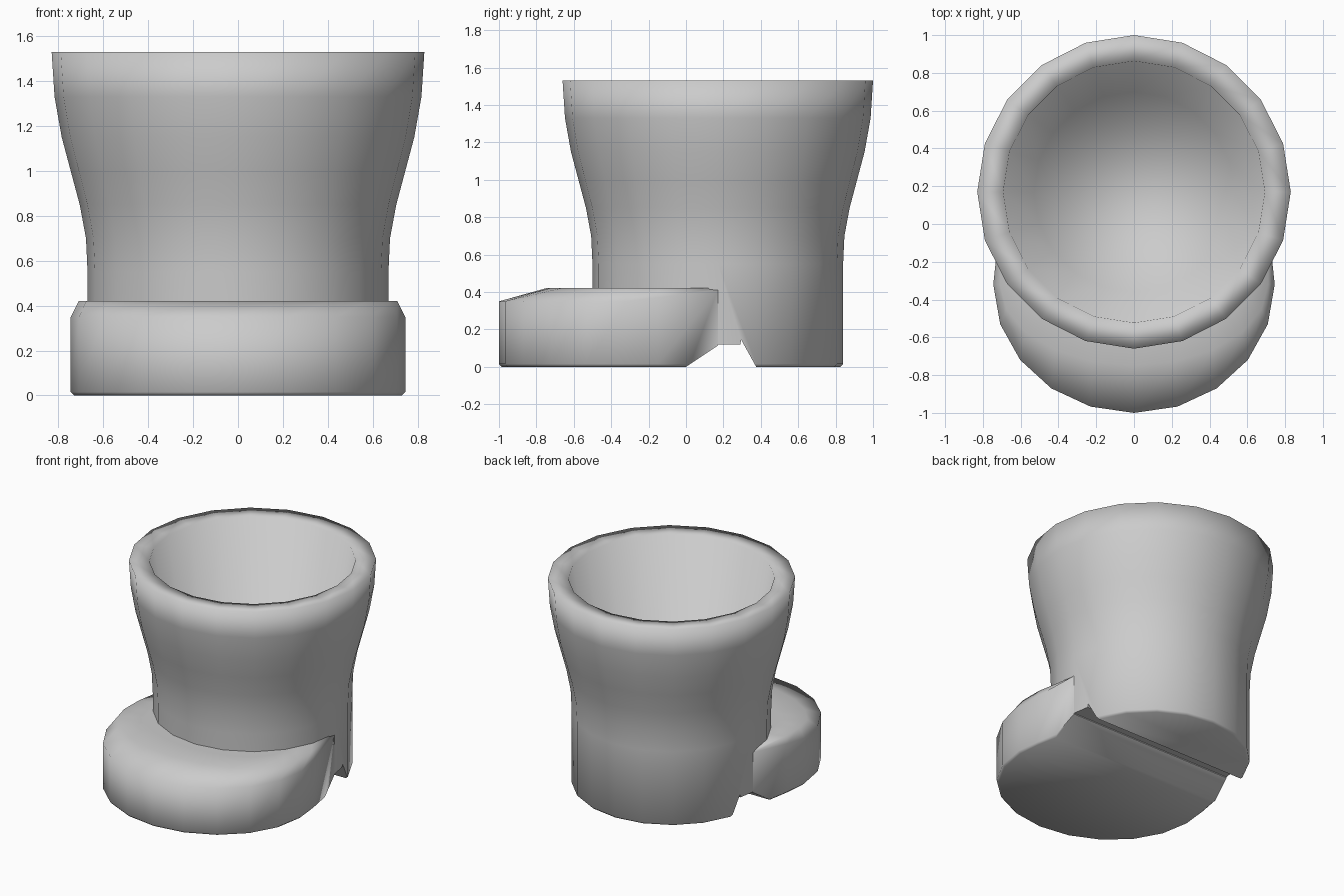
import bpy, bmesh
from math import sin, cos, pi, radians

cube = bpy.data.objects.get("Cube")
if cube:
    bpy.data.objects.remove(cube)

grey = bpy.data.materials.new("plain grey")
grey.use_nodes = True
grey.diffuse_color = (0.6, 0.6, 0.6, 1)
grey.node_tree.nodes["Principled BSDF"].inputs["Base Color"].default_value = (0.6, 0.6, 0.6, 1)

SIDES = 20
SHAFT_Y = 0.17
TOE_Y = -0.32


def loft(name, rings):
    """Closed solid skinned through rings of equal point count."""
    bm = bmesh.new()
    loops = [[bm.verts.new(p) for p in ring] for ring in rings]
    for a, b in zip(loops, loops[1:]):
        for i in range(len(a)):
            j = (i + 1) % len(a)
            bm.faces.new((a[i], a[j], b[j], b[i]))
    bm.faces.new(loops[0])
    bm.faces.new(loops[-1])
    bmesh.ops.recalc_face_normals(bm, faces=bm.faces)
    mesh = bpy.data.meshes.new(name)
    bm.to_mesh(mesh)
    bm.free()
    obj = bpy.data.objects.new(name, mesh)
    bpy.context.collection.objects.link(obj)
    return obj


def cut(obj, section):
    """Cut a bar with the given (y, z) section across the object."""
    cutter = loft("arch_cutter", [[(x, y, z) for y, z in section] for x in (-1.2, 1.2)])
    cutter.hide_render = True
    mod = obj.modifiers.new("arch", 'BOOLEAN')
    mod.operation = 'DIFFERENCE'
    mod.solver = 'EXACT'
    mod.object = cutter
    bpy.context.view_layer.objects.active = obj
    bpy.ops.object.modifier_apply(modifier=mod.name)
    bpy.data.objects.remove(cutter)


def finish(obj):
    """Smooth shading, crisp only around the sole."""
    obj.data.materials.clear()
    obj.data.materials.append(grey)
    bpy.ops.object.select_all(action='DESELECT')
    obj.select_set(True)
    bpy.context.view_layer.objects.active = obj
    bpy.ops.object.shade_smooth_by_angle(angle=radians(50))
    for edge in obj.data.edges:
        if all(obj.data.vertices[v].co.z > 0.2 for v in edge.vertices):
            edge.use_edge_sharp = False


# Shaft with heel: outer wall, flat rim, tapered inside and floor
profile = [(0.655, 0), (0.67, 0.015), (0.67, 0.55), (0.677, 0.7), (0.705, 0.85),
           (0.745, 1.0), (0.785, 1.15), (0.817, 1.33), (0.83, 1.53),
           (0.693, 1.525), (0.53, 0.56)]
shaft = loft("boot_shaft", [
    [(r * cos(2 * pi * i / SIDES), SHAFT_Y + r * sin(2 * pi * i / SIDES), z)
     for i in range(SIDES)] for r, z in profile])
cut(shaft, [(-0.9, -0.1), (-0.9, 0.12), (0.29, 0.12),
            (0.295, 0.145), (0.375, 0), (0.43, -0.1)])
finish(shaft)

# Foot: half-ellipse toe, sides tapering back into the shaft
half = [(0.745 * sin(a), TOE_Y - 0.68 * cos(a))
        for a in (i * 2 * pi / SIDES for i in range(SIDES // 4 + 1))]
half += [(0.727, -0.15), (0.67, SHAFT_Y)]
outline = half + [(-x, y) for x, y in reversed(half[1:])]


def side_height(y):
    return 0.35 + 0.06 * max(0, (y - TOE_Y) / (SHAFT_Y - TOE_Y))


def crown(x, y):
    front = y < TOE_Y
    return (x * (0.953 if front else 0.975), TOE_Y + (y - TOE_Y) * (0.63 if front else 1), 0.42)


def instep(x, y):
    cx, cy, cz = crown(x, y)
    return (cx * 0.78, SHAFT_Y - 0.02 + (cy - SHAFT_Y) * 0.78, cz)


foot = loft("boot_foot", [
    [(x * 0.98, TOE_Y + (y - TOE_Y) * 0.98, 0) for x, y in outline],
    [(x, y, 0.015) for x, y in outline],
    [(x, y, side_height(y)) for x, y in outline],
    [crown(x, y) for x, y in outline],
    [instep(x, y) for x, y in outline]])
cut(foot, [(0, 0), (0.3, 0.2), (0.3, -0.1), (-0.15, -0.1)])
finish(foot)
